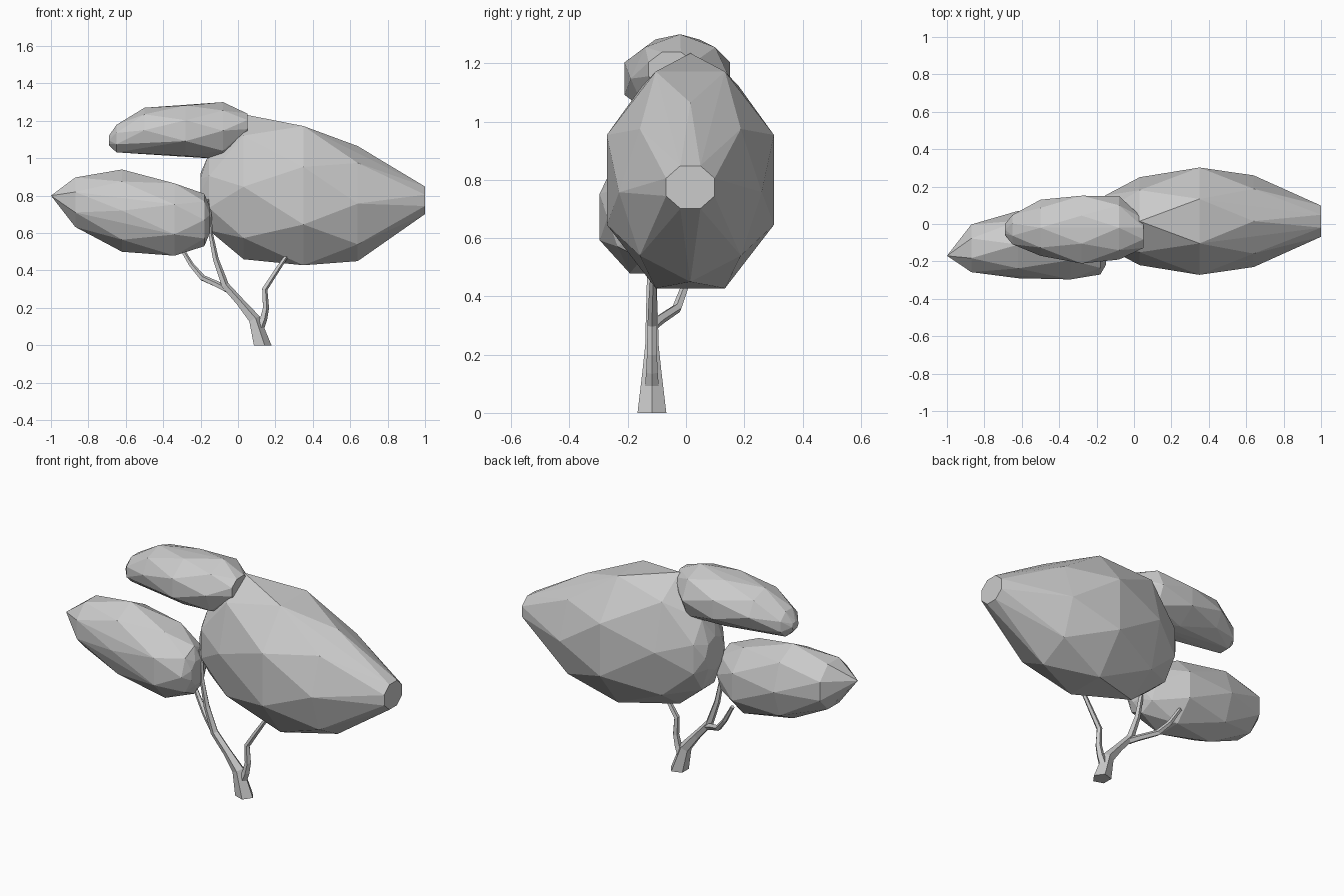
import bpy, bmesh, math
from mathutils import Vector

if "Cube" in bpy.data.objects:
    bpy.data.objects.remove(bpy.data.objects["Cube"])


def finish(name, bm):
    bmesh.ops.recalc_face_normals(bm, faces=bm.faces[:])
    mesh = bpy.data.meshes.new(name)
    bm.to_mesh(mesh)
    bm.free()
    obj = bpy.data.objects.new(name, mesh)
    bpy.context.collection.objects.link(obj)
    return obj


def foliage(name, stations, sides=8):
    """Faceted hull over staggered rings: (x, z low, z high, y centre, y radius)."""
    bm = bmesh.new()
    for i, (x, lo, hi, yc, ry) in enumerate(stations):
        odd = i % 2
        grow = 1.06 if odd else 1.0
        for k in range(sides):
            a = 2 * math.pi * (k + odd * 0.5) / sides
            bm.verts.new((x, yc + ry * grow * math.cos(a),
                          (lo + hi) / 2 + (hi - lo) / 2 * grow * math.sin(a)))
    bmesh.ops.remove_doubles(bm, verts=bm.verts[:], dist=0.002)
    bmesh.ops.convex_hull(bm, input=bm.verts[:], use_existing_faces=False)
    loose = [v for v in bm.verts if not v.link_faces]
    bmesh.ops.delete(bm, geom=loose, context='VERTS')
    return finish(name, bm)


def branch(name, path, sides=5, level_start=False):
    """Tapered tube along (x, y, z, radius) points."""
    bm = bmesh.new()
    pts = [Vector(p[:3]) for p in path]
    rings = []
    for i, p in enumerate(pts):
        t = (pts[min(i + 1, len(pts) - 1)] - pts[max(i - 1, 0)]).normalized()
        if i == 0 and level_start:
            t = Vector((0, 0, 1))
        u = Vector((0, 1, 0)).cross(t).normalized()
        v = t.cross(u)
        r = path[i][3]
        rings.append([bm.verts.new(p + r * (math.cos(a) * u + math.sin(a) * v))
                      for a in (2 * math.pi * k / sides for k in range(sides))])
    for a, b in zip(rings, rings[1:]):
        for k in range(sides):
            j = (k + 1) % sides
            bm.faces.new((a[k], a[j], b[j], b[k]))
    bm.faces.new(rings[0])
    bm.faces.new(rings[-1])
    return finish(name, bm)


# Leaf clumps
foliage("large_foliage", [
    (-0.20, 0.72, 0.92, 0.015, 0.09),
    (-0.155, 0.61, 1.03, 0.015, 0.14),
    (0.03, 0.46, 1.235, 0.015, 0.235),
    (0.35, 0.42, 1.18, 0.015, 0.293),
    (0.64, 0.45, 1.065, 0.015, 0.245),
    (1.00, 0.70, 0.85, 0.015, 0.085)])
foliage("left_foliage", [
    (-1.00, 0.80, 0.80, -0.17, 0.0),
    (-0.87, 0.63, 0.90, -0.13, 0.13),
    (-0.62, 0.50, 0.94, -0.11, 0.18),
    (-0.34, 0.475, 0.87, -0.12, 0.18),
    (-0.18, 0.53, 0.81, -0.15, 0.12),
    (-0.15, 0.60, 0.74, -0.16, 0.06)])
foliage("top_foliage", [
    (-0.69, 1.07, 1.12, -0.03, 0.03),
    (-0.65, 1.03, 1.18, -0.03, 0.08),
    (-0.50, 1.03, 1.27, -0.02, 0.15),
    (-0.28, 1.01, 1.285, -0.03, 0.185),
    (-0.08, 0.995, 1.30, -0.02, 0.17),
    (0.05, 1.12, 1.24, -0.05, 0.08)])

# Trunk and forks
branch("trunk", [
    (0.127, -0.117, 0.0, 0.052), (0.085, -0.117, 0.14, 0.034),
    (0.01, -0.117, 0.23, 0.024), (-0.07, -0.117, 0.32, 0.022),
    (-0.12, -0.118, 0.46, 0.017), (-0.148, -0.12, 0.60, 0.013),
    (-0.153, -0.12, 0.70, 0.012), (-0.165, -0.12, 0.78, 0.009)],
    level_start=True)
branch("right_branch", [
    (0.11, -0.117, 0.08, 0.026), (0.135, -0.117, 0.14, 0.021),
    (0.148, -0.117, 0.20, 0.018), (0.142, -0.117, 0.30, 0.016),
    (0.20, -0.115, 0.39, 0.014), (0.28, -0.11, 0.51, 0.011)])
branch("left_branch", [
    (-0.06, -0.115, 0.30, 0.020), (-0.10, -0.09, 0.32, 0.018),
    (-0.19, -0.03, 0.36, 0.017), (-0.25, -0.005, 0.43, 0.014),
    (-0.31, 0.01, 0.53, 0.011)])
